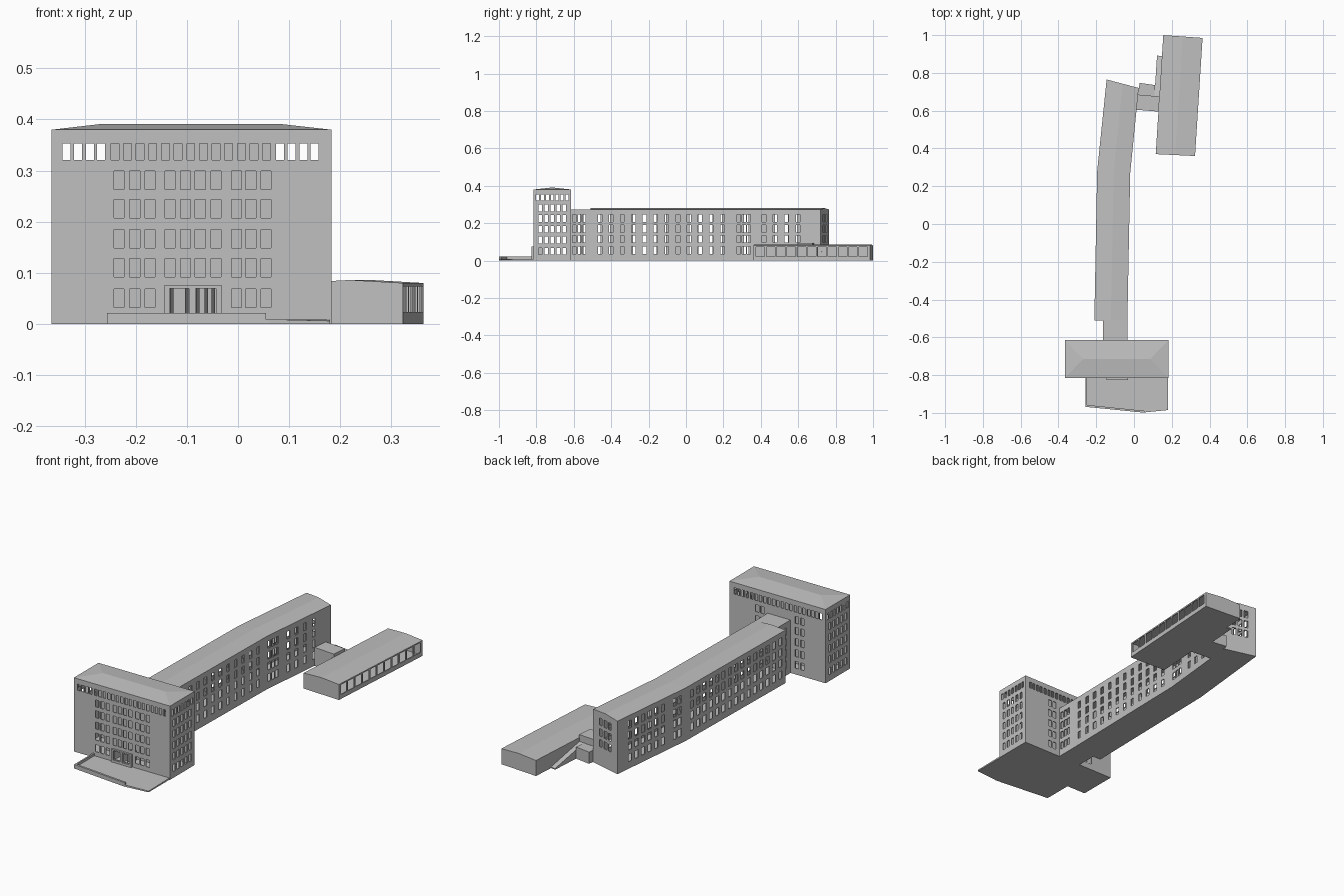
import bpy, bmesh, math
from mathutils import Vector

if "Cube" in bpy.data.objects:
    bpy.data.objects.remove(bpy.data.objects["Cube"])

stone = bpy.data.materials.new("light grey")
stone.diffuse_color = (0.53, 0.53, 0.53, 1)
stone.use_nodes = True
stone.node_tree.nodes["Principled BSDF"].inputs["Base Color"].default_value = stone.diffuse_color


def finish(name, bm):
    me = bpy.data.meshes.new(name)
    bm.to_mesh(me)
    bm.free()
    me.materials.append(stone)
    ob = bpy.data.objects.new(name, me)
    bpy.context.scene.collection.objects.link(ob)
    return ob


def face(bm, *pts):
    return bm.faces.new([bm.verts.new(p) for p in pts])


def wall(bm, p, q, z1, holes=(), depth=0.005):
    """Upright wall from p to q with open holes (u, z, width, height) and reveals."""
    p, q = Vector((*p, 0)), Vector((*q, 0))
    length = (q - p).length
    d = (q - p) / length
    inward = Vector((-d.y, d.x, 0)) * depth
    at = lambda u, z: p + d * u + Vector((0, 0, z))
    rects = [(u - w / 2, u + w / 2, z - h / 2, z + h / 2) for u, z, w, h in holes]
    us = sorted({0, round(length, 5)} | {round(v, 5) for r in rects for v in r[:2]})
    zs = sorted({0, z1} | {round(v, 5) for r in rects for v in r[2:]})
    grid = {}

    def vert(u, z):
        if (u, z) not in grid:
            grid[u, z] = bm.verts.new(at(u, z))
        return grid[u, z]

    for a, b in zip(us, us[1:]):
        for c, e in zip(zs, zs[1:]):
            mu, mz = (a + b) / 2, (c + e) / 2
            if not any(r[0] < mu < r[1] and r[2] < mz < r[3] for r in rects):
                bm.faces.new([vert(a, c), vert(b, c), vert(b, e), vert(a, e)])
    for a, b, c, e in rects:
        ring = [at(a, c), at(b, c), at(b, e), at(a, e)]
        for i in range(4):
            s, t = ring[i], ring[(i + 1) % 4]
            face(bm, s, t, t + inward, s + inward)


def shell(bm, outline, height, holes={}, skip=()):
    """Walls and floor of a hollow building, outline counter-clockwise."""
    n = len(outline)
    for i in range(n):
        if i not in skip:
            wall(bm, outline[i], outline[(i + 1) % n], height, holes.get(i, ()))
    face(bm, *[(x, y, 0) for x, y in reversed(outline)])


def gable_roof(bm, stations, eave, ridge):
    """Low pitched roof over (left, right) pairs running front to back."""
    mids = [((l[0] + r[0]) / 2, (l[1] + r[1]) / 2, ridge) for l, r in stations]
    for i in range(len(stations) - 1):
        (l0, r0), (l1, r1) = stations[i], stations[i + 1]
        face(bm, (*r0, eave), (*r1, eave), mids[i + 1], mids[i])
        face(bm, mids[i], mids[i + 1], (*l1, eave), (*l0, eave))
    (l0, r0), (l1, r1) = stations[0], stations[-1]
    face(bm, (*l0, eave), (*r0, eave), mids[0])
    face(bm, (*r1, eave), (*l1, eave), mids[-1])


def prism(name, outline, tops):
    """Solid block; tops is one height or a height per corner."""
    bm = bmesh.new()
    n = len(outline)
    if not isinstance(tops, (list, tuple)):
        tops = [tops] * n
    lo = [bm.verts.new((x, y, 0)) for x, y in outline]
    hi = [bm.verts.new((x, y, z)) for (x, y), z in zip(outline, tops)]
    bm.faces.new(lo[::-1])
    bm.faces.new(hi)
    for i in range(n):
        j = (i + 1) % n
        bm.faces.new([lo[i], lo[j], hi[j], hi[i]])
    return finish(name, bm)


def windows(us, zs, w, h):
    return [(u, z, w, h) for u in us for z in zs]


# Tower: hollow block with window grid
X0, X1, Y0, Y1, TZ = -0.365, 0.183, -0.815, -0.615, 0.38
rows = [0.05, 0.11, 0.167, 0.225, 0.281]
side_cols = [-0.233, -0.202, -0.172, -0.003, 0.025, 0.055]
mid_cols = [-0.133, -0.103, -0.074, -0.043]
top_cols = [-0.336, -0.313, -0.29, -0.268] + [-0.241 + 0.02475 * i for i in range(13)] \
    + [0.082, 0.105, 0.128, 0.15]
doors = [(-0.115, 0.045, 0.038, 0.048), (-0.063, 0.045, 0.04, 0.048)]
front = windows([x - X0 for x in side_cols], rows, 0.02, 0.036) \
    + windows([x - X0 for x in mid_cols], rows[1:], 0.02, 0.036) \
    + windows([x - X0 for x in top_cols], [0.337], 0.0155, 0.033) \
    + [(x - X0, z, w, h) for x, z, w, h in doors]
back = windows([X1 - x for x in top_cols], [0.337], 0.0155, 0.033) \
    + windows([X1 - x for x in (-0.233, -0.202, -0.003, 0.025)], rows, 0.02, 0.036)
flank = windows([0.035 + 0.0325 * i for i in range(5)], rows, 0.018, 0.036) \
    + windows([0.022 + 0.026 * i for i in range(7)], [0.337], 0.0155, 0.033)
bm = bmesh.new()
tower = [(X0, Y0), (X1, Y0), (X1, Y1), (X0, Y1)]
shell(bm, tower, TZ, {0: front, 1: flank, 2: back, 3: flank})
# inner partition behind the middle windows
face(bm, (-0.253, -0.715, 0), (0.069, -0.715, 0), (0.069, -0.715, TZ), (-0.253, -0.715, TZ))
# hinged door leaves standing open
for x in (-0.133, -0.104, -0.082, -0.066, -0.052):
    face(bm, (x, -0.81, 0.02), (x + 0.007, -0.76, 0.02), (x + 0.007, -0.76, 0.07), (x, -0.81, 0.07))
# hipped roof
a, b, c, d = [(x, y, TZ) for x, y in tower]
ra, rb = (-0.27, -0.715, 0.391), (0.085, -0.715, 0.391)
face(bm, a, b, rb, ra)
face(bm, b, c, rb)
face(bm, c, d, ra, rb)
face(bm, d, a, ra)
finish("tower", bm)

# Entrance portal with two door openings
bm = bmesh.new()
portal = [(-0.145, -0.825), (-0.031, -0.825), (-0.031, Y0), (-0.145, Y0)]
shell(bm, portal, 0.075, {0: [(x + 0.145, z, w, h) for x, z, w, h in doors]}, skip=(2,))
face(bm, *[(x, y, 0.075) for x, y in portal])
finish("entrance_portal", bm)

# Terrace and its parapet
prism("terrace", [(-0.255, -0.965), (0.06, -0.997), (0.18, -0.985), (0.18, Y0), (-0.255, Y0)],
      [0.009, 0.009, 0.006, 0.009, 0.009])
prism("terrace_front_parapet", [(-0.256, -0.968), (0.055, -0.999), (0.055, -0.989), (-0.256, -0.957)], 0.021)
prism("terrace_side_parapet", [(-0.256, -0.957), (-0.248, -0.958), (-0.248, Y0), (-0.256, Y0)], 0.021)

# Long bent wing with a narrower neck
EAVE = 0.273
wing = [(-0.035, -0.615), (-0.035, -0.51), (-0.02, 0.27), (0.025, 0.72), (-0.145, 0.765),
        (-0.195, 0.28), (-0.21, -0.51), (-0.165, -0.51), (-0.165, -0.615)]
floors = [0.055, 0.115, 0.17, 0.226]
size = (0.021, 0.038)
holes = {
    0: windows([0.018, 0.045, 0.07], floors, 0.017, 0.038),
    1: windows([0.05 + 0.0595 * i for i in range(12)], floors, *size),
    2: windows([0.012, 0.04, 0.066, 0.148, 0.206, 0.268, 0.33], floors, *size),
    3: windows([0.055, 0.088, 0.12], floors[1:], *size),
    4: windows([0.09 + 0.047 * i for i in range(6)] + [0.41, 0.445], floors, 0.023, 0.038),
    5: windows([0.05 + 0.05 * i for i in range(15)], floors, 0.025, 0.038),
    7: windows([0.03, 0.065], floors, 0.017, 0.038),
}
bm = bmesh.new()
shell(bm, wing, EAVE, holes, skip=(8,))
gable_roof(bm, [(wing[6], wing[1]), (wing[5], wing[2]), (wing[4], wing[3])], EAVE, 0.28)
face(bm, *[(*wing[i], EAVE) for i in (0, 1, 7, 8)])
finish("long_wing", bm)

# Low annex with a glazed long side
annex = [(0.323, 0.36), (0.363, 0.985), (0.155, 1.0), (0.115, 0.37)]
bm = bmesh.new()
shell(bm, annex, 0.08, {0: windows([0.038 + 0.055 * i for i in range(11)], [0.048], 0.046, 0.05)})
gable_roof(bm, [(annex[3], annex[0]), (annex[2], annex[1])], 0.08, 0.086)
finish("annex", bm)

# Passage between wing and annex, side porch and sloping ramp
prism("connecting_passage", [(0.012, 0.605), (0.13, 0.595), (0.136, 0.675), (0.02, 0.685)], 0.095)
prism("side_porch", [(0.02, 0.685), (0.108, 0.677), (0.112, 0.735), (0.03, 0.747)], 0.06)
prism("access_ramp", [(0.108, 0.677), (0.136, 0.675), (0.149, 0.888), (0.122, 0.892)],
      [0.06, 0.06, 0.006, 0.006])
